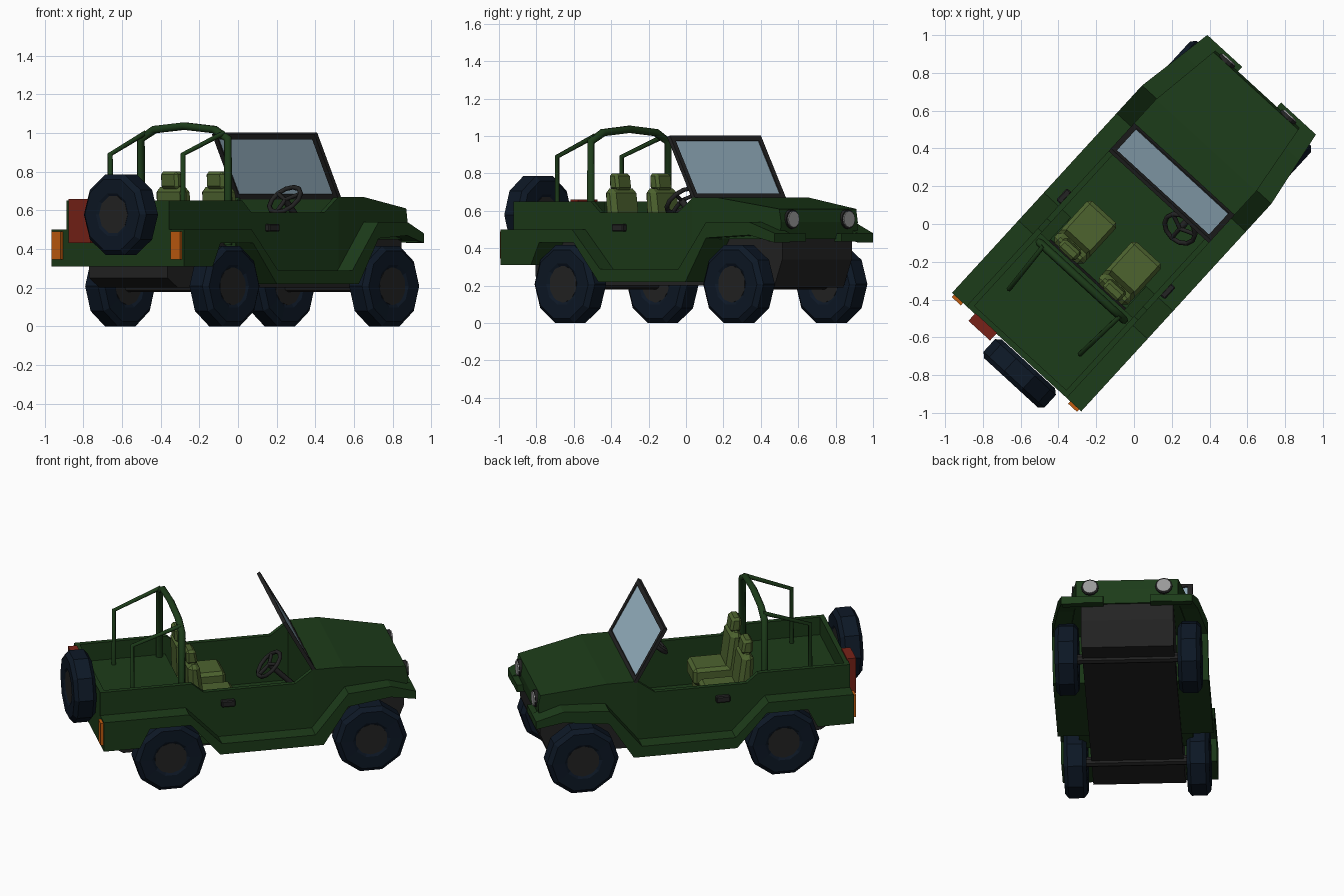
import bpy, bmesh, math
from mathutils import Matrix, Vector

if "Cube" in bpy.data.objects:
    bpy.data.objects.remove(bpy.data.objects["Cube"])

# Built along +X (forward), Y (left), then turned to its final heading
HEADING = math.radians(47.5)
TURN = Matrix.Rotation(HEADING, 4, 'Z')


def material(name, rgb):
    m = bpy.data.materials.new(name)
    m.diffuse_color = (*rgb, 1)
    m.use_nodes = True
    m.node_tree.nodes["Principled BSDF"].inputs["Base Color"].default_value = m.diffuse_color
    return m


GREEN = material("body_green", (0.012, 0.045, 0.010))
RUBBER = material("tyre_navy", (0.004, 0.009, 0.019))
DARK = material("dark_trim", (0.017, 0.017, 0.017))
OLIVE = material("seat_olive", (0.075, 0.125, 0.028))
GLASS = material("glass", (0.33, 0.48, 0.58))
ORANGE = material("lamp_orange", (0.55, 0.11, 0.005))
RED = material("can_red", (0.19, 0.016, 0.009))
LAMP = material("headlight", (0.32, 0.32, 0.32))


def finish(name, bm, mat, bevel=0):
    if bevel:
        bmesh.ops.bevel(bm, geom=bm.edges[:], offset=bevel, segments=1,
                        affect='EDGES', clamp_overlap=True)
    bmesh.ops.recalc_face_normals(bm, faces=bm.faces[:])
    bm.transform(TURN)
    me = bpy.data.meshes.new(name)
    bm.to_mesh(me)
    bm.free()
    me.materials.append(mat)
    ob = bpy.data.objects.new(name, me)
    bpy.context.collection.objects.link(ob)
    return ob


def prism(name, pts, y0, y1, mat, bevel=0):
    """Side profile (x, z) spanned between y0 and y1 (numbers or functions of x)."""
    f0 = y0 if callable(y0) else lambda x: y0
    f1 = y1 if callable(y1) else lambda x: y1
    bm = bmesh.new()
    a = [bm.verts.new((x, f0(x), z)) for x, z in pts]
    b = [bm.verts.new((x, f1(x), z)) for x, z in pts]
    bm.faces.new(a)
    bm.faces.new(b[::-1])
    n = len(pts)
    for i in range(n):
        j = (i + 1) % n
        bm.faces.new((a[i], b[i], b[j], a[j]))
    return finish(name, bm, mat, bevel)


def box(name, x0, x1, y0, y1, z0, z1, mat, bevel=0):
    return prism(name, [(x0, z0), (x1, z0), (x1, z1), (x0, z1)], y0, y1, mat, bevel)


def tube(name, pts, r, mat, cyclic=False):
    cu = bpy.data.curves.new(name, 'CURVE')
    cu.dimensions = '3D'
    cu.bevel_depth, cu.bevel_resolution, cu.use_fill_caps = r, 1, True
    sp = cu.splines.new('POLY')
    sp.points.add(len(pts) - 1)
    for p, c in zip(sp.points, pts):
        p.co = (*c, 1)
    sp.use_cyclic_u = cyclic
    cu.materials.append(mat)
    ob = bpy.data.objects.new(name, cu)
    ob.rotation_euler.z = HEADING
    bpy.context.collection.objects.link(ob)


def lathe(name, prof, centre, mat, sides, along_x=False):
    """Closed profile (radius, offset) turned round the Y or X axis."""
    bm = bmesh.new()
    rings = []
    for k in range(sides):
        t = 2 * math.pi * k / sides
        rings.append([bm.verts.new((r * math.cos(t), y, r * math.sin(t))) for r, y in prof])
    n = len(prof)
    for k in range(sides):
        p, q = rings[k], rings[(k + 1) % sides]
        for i in range(n):
            j = (i + 1) % n
            bm.faces.new((p[i], p[j], q[j], q[i]))
    if along_x:
        bm.transform(Matrix.Rotation(math.pi / 2, 4, 'Z'))
    bm.transform(Matrix.Translation(centre))
    return finish(name, bm, mat)


def disc(name, r, depth, centre, mat, sides, along_x=False):
    bm = bmesh.new()
    bmesh.ops.create_cone(bm, cap_ends=True, segments=sides, radius1=r, radius2=r, depth=depth)
    bm.transform(Matrix.Rotation(math.pi / 2, 4, 'Y' if along_x else 'X'))
    bm.transform(Matrix.Translation(centre))
    return finish(name, bm, mat)


def wheel(name, centre, along_x=False):
    prof = [(0.095, -0.055), (0.115, -0.066), (0.192, -0.068), (0.2187, -0.045),
            (0.2187, 0.045), (0.192, 0.068), (0.115, 0.066), (0.095, 0.055)]
    lathe(name + "_tyre", prof, centre, RUBBER, 10, along_x)
    disc(name + "_hub", 0.1, 0.118, centre, DARK, 10, along_x)


def tub(x):    # half width of the tub and bonnet
    return 0.36 if x <= 0.565 else 0.36 - 0.055 * (x - 0.565) / 0.39


def flare(x):  # half width over the wheel arches
    return 0.464 if x <= 0.57 else 0.464 - 0.074 * (x - 0.57) / 0.43


arch_low = [(-0.92, 0.31), (-0.70, 0.31), (-0.64, 0.43), (-0.39, 0.43), (-0.21, 0.22),
            (0.42, 0.22), (0.57, 0.455), (0.84, 0.47), (1.0, 0.43)]
arch_top = [(-0.92, 0.50), (-0.40, 0.50), (-0.20, 0.29), (0.37, 0.29), (0.57, 0.54),
            (0.84, 0.54), (1.0, 0.48)]
door_top = [(-0.92, 0.65), (-0.36, 0.65), (-0.29, 0.59), (0.27, 0.59), (0.377, 0.67), (0.377, 0.29)]

# Body sides, arches and paired parts
for s, side in ((1, "left"), (-1, "right")):
    prism(side + "_arch_flare", arch_low + arch_top[::-1],
          lambda x: s * 0.27, lambda x: s * flare(x), GREEN)
    prism(side + "_body_side", arch_low[:5] + [(0.377, 0.23)] + door_top[:5][::-1],
          s * 0.33, s * 0.36, GREEN)
    box(side + "_front_lip", 0.95, 1.0, s * 0.14, s * 0.385, 0.435, 0.48, GREEN)
    box(side + "_door_handle", -0.185, -0.1, s * 0.355, s * 0.39, 0.49, 0.53, DARK, 0.006)
    box(side + "_tail_lamp", -0.937, -0.90, s * 0.385, s * 0.45, 0.345, 0.49, ORANGE)
    disc(side + "_headlight", 0.044, 0.04, (0.965, s * 0.22, 0.555), LAMP, 12, True)
    disc(side + "_headlight_rim", 0.052, 0.03, (0.962, s * 0.22, 0.555), DARK, 12, True)
    wheel(side + "_front_wheel", (0.72, s * 0.366, 0.208))
    wheel(side + "_rear_wheel", (-0.503, s * 0.366, 0.208))
    # Roll bar rear stay
    tube(side + "_roll_bar_stay", [(-0.70, s * 0.255, 0.52), (-0.70, s * 0.255, 0.89),
                                   (-0.41, s * 0.275, 1.0)], 0.014, GREEN)
    # Seat
    y = s * 0.16
    box(side + "_seat_cushion", -0.31, -0.06, y - 0.105, y + 0.105, 0.40, 0.51, OLIVE, 0.02)
    prism(side + "_seat_back", [(-0.25, 0.42), (-0.29, 0.72), (-0.36, 0.72), (-0.35, 0.42)],
          y - 0.105, y + 0.105, OLIVE, 0.025)
    prism(side + "_headrest", [(-0.29, 0.71), (-0.305, 0.80), (-0.365, 0.80), (-0.36, 0.71)],
          y - 0.06, y + 0.06, OLIVE, 0.015)
    box(side + "_seat_base", -0.30, -0.09, y - 0.08, y + 0.08, 0.28, 0.41, OLIVE)

# Bonnet, floors and rear panel
prism("bonnet", [(0.377, 0.67), (0.565, 0.67), (0.955, 0.61), (0.968, 0.54), (0.96, 0.45),
                 (0.565, 0.45), (0.377, 0.25)], lambda x: -tub(x), tub, GREEN)
box("bed_floor", -0.90, -0.37, -0.34, 0.34, 0.50, 0.535, GREEN)
box("bed_front_wall", -0.39, -0.37, -0.34, 0.34, 0.28, 0.535, GREEN)
box("cabin_floor", -0.39, 0.38, -0.34, 0.34, 0.24, 0.29, GREEN)
box("tailgate", -0.92, -0.89, -0.36, 0.36, 0.31, 0.65, GREEN)

# Chassis
prism("chassis", [(-0.84, 0.34), (-0.84, 0.25), (-0.76, 0.20), (0.80, 0.20), (0.89, 0.19),
                  (0.95, 0.34), (0.95, 0.47), (0.50, 0.47), (0.38, 0.26), (-0.35, 0.26),
                  (-0.40, 0.45), (-0.70, 0.45)], -0.275, 0.275, DARK)
for x in (0.72, -0.503):
    disc("axle", 0.03, 0.70, (x, 0, 0.208), DARK, 8)

# Windscreen
A, B = Vector((0.388, 0.66)), Vector((0.203, 0.998))
N = Vector((B.y - A.y, A.x - B.x)).normalized()


def slab(name, t0, t1, y0, y1, thick, mat):
    p, q, n = A.lerp(B, t0), A.lerp(B, t1), N * thick / 2
    prism(name, [tuple(p - n), tuple(p + n), tuple(q + n), tuple(q - n)], y0, y1, mat)


slab("windscreen_glass", 0.04, 0.95, -0.34, 0.34, 0.008, GLASS)
slab("windscreen_bottom_frame", 0.0, 0.08, -0.36, 0.36, 0.022, DARK)
slab("windscreen_top_frame", 0.92, 1.0, -0.36, 0.36, 0.022, DARK)
for s in (1, -1):
    slab("windscreen_side_frame", 0.08, 0.92, s * 0.33, s * 0.36, 0.022, DARK)

# Roll bar hoop
tube("roll_bar_hoop", [(-0.41, y, z) for y, z in
     ((-0.305, 0.42), (-0.305, 0.97), (-0.21, 1.018), (0, 1.036), (0.21, 1.018),
      (0.305, 0.97), (0.305, 0.42))], 0.022, GREEN)

# Steering wheel
hub = Vector((0.146, -0.196, 0.655))
e1, e2 = Vector((0, 1, 0)), Vector((0.7071, 0, 0.7071))


def rim(t):
    return hub + 0.092 * (math.cos(t) * e1 + math.sin(t) * e2)


tube("steering_wheel_rim", [rim(math.tau * k / 12) for k in range(12)], 0.013, DARK, True)
for t in (math.pi / 6, math.pi * 5 / 6, math.pi * 1.5):
    tube("steering_wheel_spoke", [hub, rim(t)], 0.011, DARK)
tube("steering_column", [hub, Vector((0.38, -0.196, 0.42))], 0.018, DARK)

# Spare wheel and fuel can on the tail
wheel("spare_wheel", (-0.992, -0.088, 0.578), True)
box("fuel_can", -0.97, -0.915, 0.145, 0.30, 0.43, 0.66, RED)
